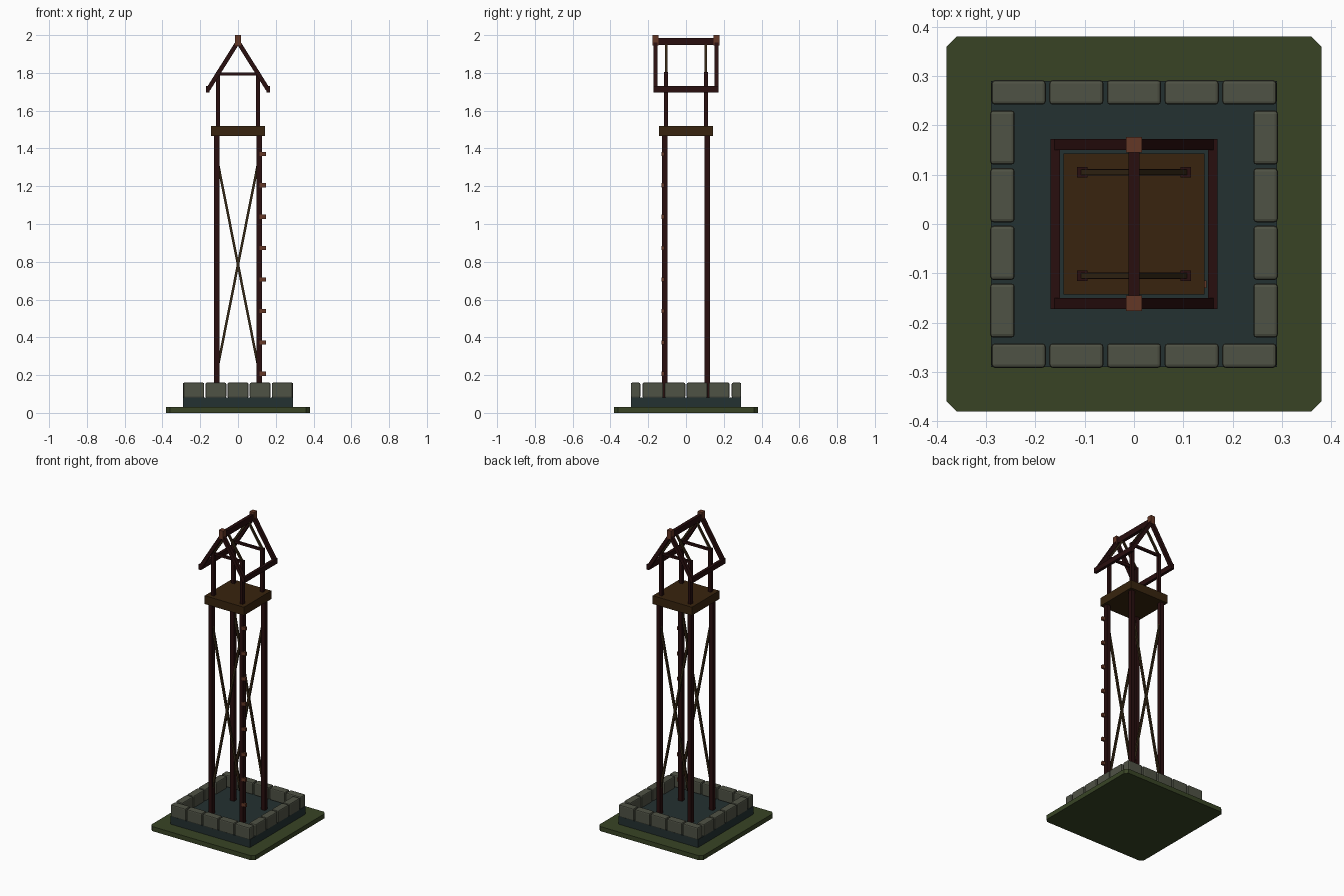
import bpy, bmesh
from mathutils import Vector, Matrix

if "Cube" in bpy.data.objects:
    bpy.data.objects.remove(bpy.data.objects["Cube"])


def mat(name, r, g, b):
    def lin(c):
        c /= 255
        return c / 12.92 if c <= 0.04045 else ((c + 0.055) / 1.055) ** 2.4
    m = bpy.data.materials.new(name)
    m.diffuse_color = (lin(r), lin(g), lin(b), 1)
    m.use_nodes = True
    m.node_tree.nodes["Principled BSDF"].inputs["Base Color"].default_value = m.diffuse_color
    return m


GRASS = mat("grass green", 56, 68, 37)
SLATE = mat("dark slate", 36, 49, 49)
STONE = mat("grey stone", 79, 82, 69)
TIMBER = mat("dark red timber", 40, 14, 14)
PLANK = mat("brown plank", 56, 36, 14)
BRACE = mat("brace wood", 52, 38, 20)
PEG = mat("red brown peg", 100, 55, 38)


def box(name, lo, hi, m, bevel=0.0, upright_only=False, segments=1):
    """Axis-aligned box from corner to corner, with optional bevel."""
    lo, hi = Vector(lo), Vector(hi)
    size, mid = hi - lo, (hi + lo) / 2
    bm = bmesh.new()
    bmesh.ops.create_cube(bm, size=1, matrix=Matrix.Translation(mid) @ Matrix.Diagonal((*size, 1)))
    if bevel:
        edges = [e for e in bm.edges if not upright_only
                 or abs(e.verts[0].co.z - e.verts[1].co.z) > 1e-4]
        bmesh.ops.bevel(bm, geom=edges, offset=bevel, segments=segments, profile=0.5, affect='EDGES')
    return finish(name, bm, m)


def beam(name, a, b, thick, depth, m):
    """Beam in an xz plane from a to b; depth runs along y."""
    a, b = Vector(a), Vector(b)
    d = b - a
    z = d.normalized()
    y = Vector((0, 1, 0))
    x = y.cross(z)
    rot = Matrix((x, y, z)).transposed().to_4x4()
    bm = bmesh.new()
    bmesh.ops.create_cube(bm, size=1, matrix=Matrix.Translation((a + b) / 2) @ rot
                          @ Matrix.Diagonal((thick, depth, d.length, 1)))
    return finish(name, bm, m)


def finish(name, bm, m):
    me = bpy.data.meshes.new(name)
    bm.to_mesh(me)
    bm.free()
    me.materials.append(m)
    ob = bpy.data.objects.new(name, me)
    bpy.context.collection.objects.link(ob)
    return ob


# ground slab with clipped corners, and slate floor
box("grass_slab", (-.38, -.38, 0), (.38, .38, .03), GRASS, .02, True)
box("slate_floor", (-.29, -.29, .03), (.29, .29, .082), SLATE)

# ring of kerb stones
for s in (-1, 1):
    y0, y1 = sorted((s * .242, s * .292))
    for i in range(5):
        c = (i - 2) * .117
        box("kerb_stone_row", (c - .055, y0, .08), (c + .055, y1, .16), STONE, .007, segments=2)
    for i in range(4):
        c = (i - 1.5) * .117
        box("kerb_stone_side", (y0, c - .055, .08), (y1, c + .055, .16), STONE, .007, segments=2)

# tower legs and cabin posts
for sx in (-1, 1):
    for sy in (-1, 1):
        x, y = sx * .113, sy * .113
        box("tower_leg", (x - .014, y - .014, .08), (x + .014, y + .014, 1.47), TIMBER)
        x, y = sx * .105, sy * .105
        box("cabin_post", (x - .0105, y - .0105, 1.51), (x + .0105, y + .0105, 1.805), TIMBER)

# platform
box("platform", (-.143, -.143, 1.465), (.143, .143, 1.52), PLANK)

# crossed braces on front and back
for y in (-.113, .113):
    for s in (-1, 1):
        beam("cross_brace", (-s * .108, y, .24), (s * .108, y, 1.33), .013, .012, BRACE)

# climbing pegs on the front right leg
for i in range(8):
    z = .207 + i * .1663
    box("climbing_peg", (.115, -.13, z - .011), (.147, -.115, z + .011), PEG)

# roof frame
for sy in (-1, 1):
    for s in (-1, 1):
        y = sy * .161
        beam("gable_rafter", (0, y, 1.965), (s * .158, y, 1.713), .023, .022, TIMBER)
        y = sy * .105
        beam("inner_rafter", (0, y, 1.955), (s * .105, y, 1.797), .013, .012, BRACE)
    box("tie_beam", (-.108, sy * .105 - .007, 1.787), (.108, sy * .105 + .007, 1.803), TIMBER)
    box("ridge_finial", (-.016, sy * .161 - .016, 1.945), (.016, sy * .161 + .016, 2.0), PEG)
for s in (-1, 1):
    x0, x1 = sorted((s * .15, s * .169))
    box("eave_beam", (x0, -.172, 1.697), (x1, .172, 1.73), TIMBER)
box("ridge_beam", (-.011, -.165, 1.947), (.011, .165, 1.985), TIMBER)
